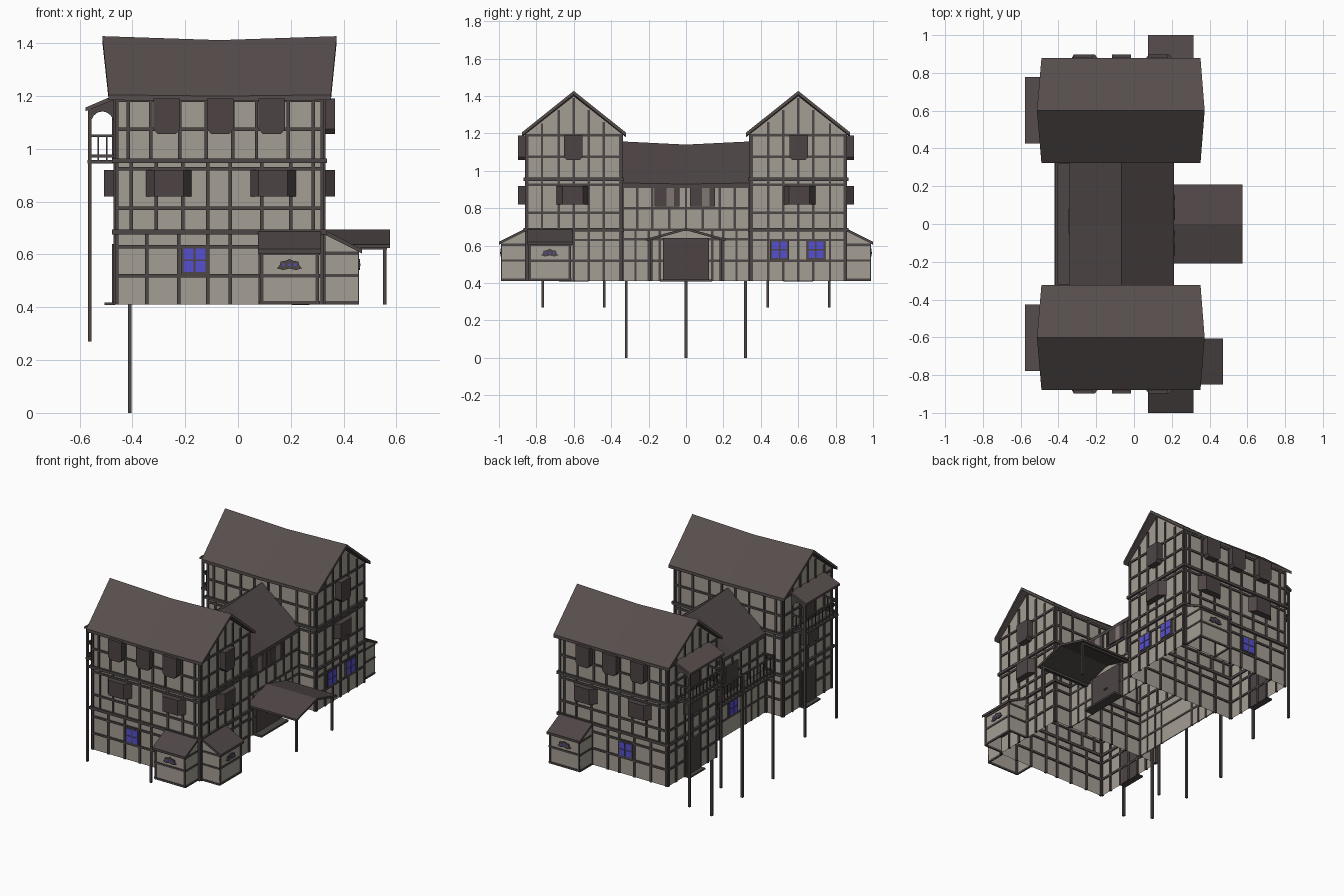
import bpy, bmesh, math

if "Cube" in bpy.data.objects:
    bpy.data.objects.remove(bpy.data.objects["Cube"])


def material(name, *rgb):
    lin = [((c / 255 + 0.055) / 1.055) ** 2.4 for c in rgb]
    m = bpy.data.materials.new(name)
    m.diffuse_color = (*lin, 1)
    m.use_nodes = True
    m.node_tree.nodes["Principled BSDF"].inputs["Base Color"].default_value = m.diffuse_color
    return m


PLASTER = material("plaster", 164, 158, 147)
TIMBER = material("timber", 77, 70, 70)
ROOF = material("roof_brown", 87, 78, 77)
ROOF2 = material("small_roof_brown", 79, 70, 70)
SHUTTER = material("shutter_brown", 77, 68, 68)
PALE = material("pale_shutter", 128, 119, 115)
GLASS = material("violet_glass", 86, 80, 208)


def finish(name, bm, mat):
    bmesh.ops.recalc_face_normals(bm, faces=bm.faces)
    me = bpy.data.meshes.new(name)
    bm.to_mesh(me)
    bm.free()
    me.materials.append(mat)
    ob = bpy.data.objects.new(name, me)
    bpy.context.collection.objects.link(ob)
    return ob


def add_loft(bm, rings, caps=(True, True), skip=()):
    vs = [[bm.verts.new(p) for p in r] for r in rings]
    n = len(vs[0])
    for a, b in zip(vs, vs[1:]):
        for i in range(n):
            if i not in skip:
                bm.faces.new((a[i], a[(i + 1) % n], b[(i + 1) % n], b[i]))
    if caps[0]:
        bm.faces.new(vs[0])
    if caps[1]:
        bm.faces.new(vs[-1])


def loft(name, rings, mat, caps=(True, True), skip=()):
    bm = bmesh.new()
    add_loft(bm, rings, caps, skip)
    return finish(name, bm, mat)


def boxes(name, pairs, mat):
    bm = bmesh.new()
    for p, q in pairs:
        add_loft(bm, [[(p[0], p[1], z), (q[0], p[1], z), (q[0], q[1], z), (p[0], q[1], z)]
                      for z in (p[2], q[2])])
    return finish(name, bm, mat)


def wall(axis, pos, sgn):
    """Wall coordinates: u along the wall, d outward, z up."""
    if axis == 'x':
        return lambda u, d, z: (pos + sgn * d, u, z)
    return lambda u, d, z: (u, pos + sgn * d, z)


def block(name, M, u0, u1, d0, d1, z0, z1, mat):
    return boxes(name, [(M(u0, d0, z0), M(u1, d1, z1))], mat)


beams = []


def frame(M, u0, u1, z0, z1, posts, rails, top=None, h=0.0065, t=0.007):
    for u in [u0 + h, *posts, u1 - h]:
        beams.append((M(u - h, -t, z0), M(u + h, t, top(u) if top else z1)))
    for z in rails:
        beams.append((M(u0, -t, z - h), M(u1, t, z + h)))


def gable_roof(name, along, a, e, c, half, z_eave, z_ridge, sag, mat, th=0.02):
    """Sagging gable roof; a = ridge ends, e = eave ends."""
    rings = []
    n = 2
    for i in range(n + 1):
        f = i / n
        k = sag * 4 * f * (1 - f)
        ra, ea = a[0] + f * (a[1] - a[0]), e[0] + f * (e[1] - e[0])
        prof = [(ea, c - half, z_eave - k / 3), (ra, c, z_ridge - k), (ea, c + half, z_eave - k / 3)]
        prof += [(p, q, z - th) for p, q, z in reversed(prof)]
        rings.append([(p, q, z) if along == 'x' else (q, p, z) for p, q, z in prof])
    loft(name, rings, mat)


def wide_bay(name, M, u):
    prof = [(u - .09, -.005), (u - .055, .042), (u + .055, .042), (u + .09, -.005)]
    loft(name, [[M(p, d, z) for p, d in prof] for z in (.82, .92)], SHUTTER)


def small_bay(name, M, u):
    prof = [(-.05, 1.19), (.05, 1.19), (.05, 1.075), (.035, 1.057), (-.035, 1.057), (-.05, 1.075)]
    loft(name, [[M(u + p, d, z) for p, z in prof] for d in (-.005, .042)], SHUTTER)


def window(M, u, z=.578):
    block("window_frame", M, u - .05, u + .05, 0, .01, z - .053, z + .053, TIMBER)
    boxes("window_panes", [(M(u + a, .005, z + b), M(u + a + .037, .013, z + b + .041))
                           for a in (-.041, .004) for b in (-.044, .003)], GLASS)


def lean_to(M, u0, u1):
    prof = [(0, .41), (.13, .41), (.13, .612), (0, .68)]
    loft("lean_to_wall", [[M(u, d, z) for d, z in prof] for u in (u0, u1)], PLASTER, skip=(0, 3))
    slab = [(0, .693), (.145, .62), (.145, .604), (0, .677)]
    loft("lean_to_roof", [[M(u, d, z) for d, z in slab] for u in (u0 - .008, u1 + .008)], ROOF2)
    F = lambda u, d, z: M(u, d + .13, z)
    frame(F, u0, u1, .41, .61, [], [.417, .52, .605], t=.004)
    for u in (u0, u1):      # side rails
        for z in (.417, .52, .605):
            beams.append((M(u - .004, 0, z - .006), M(u + .004, .13, z + .006)))
    # fan light with three small panes
    c = (u0 + u1) / 2
    fan = [(c + r * math.cos(t), .548 + .75 * r * math.sin(t)) for r, t in
           [(.047 if i % 2 == 0 else .04, math.pi * i / 8) for i in range(9)]]
    fan += [(c - .025, .541), (c, .547), (c + .025, .541)]
    loft("fan_light", [[F(u, d, z) for u, z in fan] for d in (0, .008)], TIMBER)
    boxes("fan_panes", [(F(c + k - .004, .004, .556), F(c + k + .004, .0095, .565))
                        for k in (-.022, 0, .022)], GLASS)


def railing(M, us, ds, z0, z1):
    """Front and side rails with balusters."""
    r = .005
    u0, u1 = us
    parts = []
    for z in (z0 + .015, z1):
        parts.append((M(u0, ds - r, z - r), M(u1, ds + r, z + r)))
        parts += [(M(u - r, 0, z - r), M(u + r, ds, z + r)) for u in us]
    n = max(2, round(abs(u1 - u0) / .035))
    spots = [(u0 + (u1 - u0) * i / n, ds) for i in range(1, n)]
    spots += [(u, ds * k) for u in us for k in (.33, .67)]
    parts += [(M(u - .003, d - .003, z0), M(u + .003, d + .003, z1)) for u, d in spots]
    boxes("railing", parts, TIMBER)


X0, X1 = -.465, .325
gable_top = lambda u: 1.39 - .8 * abs(abs(u) - .6)

for s in (-1, 1):
    out, inn = s * .855, s * .345
    lo, hi = sorted((out, inn))
    side = wall('y', out, s)
    inner = wall('y', inn, -s)
    right = wall('x', X1, 1)
    left = wall('x', X0, -1)
    # wing walls: a hollow shell, open below
    loft("wing_ground_wall", [[(X0, lo, z), (X1, lo, z), (X1, hi, z), (X0, hi, z)]
                              for z in (.41, .68)], PLASTER, (False, False))
    prof = [(lo, .68), (hi, .68), (hi, 1.2), (s * .6, 1.4), (lo, 1.2)]
    loft("wing_upper_wall", [[(x, y, z) for y, z in prof] for x in (X0, X1)], PLASTER, skip=(0, 2, 3))
    gable_roof("wing_roof", 'x', (-.514, .374), (-.49, .352), s * .6, .278, 1.205, 1.427, .015, ROOF)
    # timber framing
    long1 = [-.345, -.225, -.115, -.03, .085, .2]
    long2 = [-.405, -.31, -.21, -.115, -.03, .09, .2, .285]
    long3 = [-.415, -.33, -.22, -.12, -.02, .07, .19, .285]
    short = [s * v for v in (.44, .52, .6, .68, .77)]
    for M in (side, inner):
        frame(M, X0, X1, .41, .68, long1, [.52, .63])
        frame(M, X0, X1, .69, .95, long2, [.775, .925])
        frame(M, X0, X1, .96, 1.2, long3, [1.075, 1.185])
    for M in (right, left):
        frame(M, lo, hi, .41, .68, short, [.52, .63])
        frame(M, lo, hi, .69, .95, short, [.775, .925])
        frame(M, lo, hi, .96, 1.2, short, [1.075, 1.19], top=gable_top)
    for z in (.685, .955):      # jetty bands
        for M, a, b in ((side, X0, X1), (inner, X0, X1), (right, lo, hi), (left, lo, hi)):
            beams.append((M(a - .012, -.008, z - .009), M(b + .012, .013, z + .009)))
    # bay windows
    for u in (-.262, .133):
        wide_bay("wide_bay", side, u)
    for u in (-.27, -.067, .128):
        small_bay("small_bay", side, u)
    wide_bay("wide_bay", right, s * .605)
    wide_bay("wide_bay", left, s * .605)
    small_bay("small_bay", right, s * .603)
    # ground floor windows and lean-tos
    window(side, -.165)
    lean_to(side, .083, .307)
    if s < 0:
        lean_to(right, -.842, -.615)
    else:
        window(right, .5)
        window(right, .695)
    # rear door and step
    block("rear_door", left, s * .53, s * .67, -.002, .013, .41, .64, SHUTTER)
    block("rear_step", left, s * .52, s * .68, 0, .04, .408, .418, TIMBER)
    # roofed balcony on stilts
    block("balcony_door", left, s * .54, s * .66, -.002, .012, .96, 1.14, SHUTTER)
    block("balcony_deck", left, s * .43, s * .772, 0, .105, .944, .958, TIMBER)
    ends = (s * .438, s * .765)
    boxes("balcony_posts", [(left(u - .007, .09, .27), left(u + .007, .103, 1.155)) for u in ends], TIMBER)
    railing(left, ends, .096, .958, 1.05)
    slab = [(0, 1.205), (.112, 1.157), (.112, 1.143), (0, 1.188)]
    loft("balcony_roof", [[left(u, d, z) for d, z in slab] for u in (s * .425, s * .777)], ROOF)
    for u in ends:      # arched side braces
        arch = [(.09 * (1 - math.cos(t)) / 2, 1.09 + .052 * math.sin(t))
                for t in [math.pi * i / 8 for i in range(9)]]
        arch += [(.09, 1.152), (0, 1.188)]
        loft("balcony_arch", [[left(v, d + .004, z) for d, z in arch]
                              for v in (u - .004, u + .004)], TIMBER)

# central hall, hollow and open below
CX0, CX1 = -.335, .205
front, back = wall('x', CX1, 1), wall('x', CX0, -1)
for x in (CX0, CX1):
    loft("hall_ground_wall", [[(x - .003, -.345, z), (x + .003, -.345, z), (x + .003, .345, z),
                               (x - .003, .345, z)] for z in (.41, .68)], PLASTER)
prof = [(CX0, .68), (CX1, .68), (CX1, .93), (-.065, 1.125), (CX0, .93)]
loft("hall_upper_wall", [[(x, y, z) for x, z in prof] for y in (-.345, .345)], PLASTER,
     (False, False), skip=(0, 2, 3))
gable_roof("hall_roof", 'y', (-.345, .345), (-.345, .345), -.065, .277, .935, 1.157, .017, ROOF2)
for M in (front, back):
    frame(M, -.345, .345, .41, .68, [-.27, -.2, -.14, .14, .2, .27], [.52, .635, .685])
    frame(M, -.345, .345, .69, .93, [-.26, -.18, -.09, 0, .09, .18, .26], [.8, .915])
# hall shutters, front door and step
for c in (-.1, .09):
    for a, b, m in ((-.068, -.004, SHUTTER), (-.004, .036, PALE), (.036, .066, SHUTTER)):
        block("hall_shutter", front, c + a, c + b, 0, .012, .81, .907, m)
block("front_door", front, -.122, .122, -.002, .016, .415, .64, SHUTTER)
boxes("door_knobs", [(front(u - .005, .015, .51), front(u + .005, .022, .52)) for u in (-.01, .01)], TIMBER)
block("front_step", front, -.14, .14, 0, .065, .408, .42, TIMBER)
window(back, 0)
block("hall_balcony_door", back, -.05, .08, -.002, .012, .695, .87, SHUTTER)
# hall balcony on tall stilts
block("hall_balcony_deck", back, -.335, .335, 0, .085, .68, .694, TIMBER)
boxes("hall_balcony_posts", [(back(u - .007, .068, 0), back(u + .007, .082, .815))
                             for u in (-.32, 0, .318)], TIMBER)
railing(back, (-.325, .325), .075, .694, .805)
# entrance canopy
gable_roof("canopy_roof", 'x', (.2, .575), (.2, .575), 0, .21, .637, .695, 0, ROOF2, .013)
boxes("canopy_frame", [((.549, u - .007, .41), (.562, u + .007, .635)) for u in (-.185, .185)]
      + [((.21, u - .006, .618), (.565, u + .006, .632)) for u in (-.185, .185)], TIMBER)

boxes("timber_framing", beams, TIMBER)
